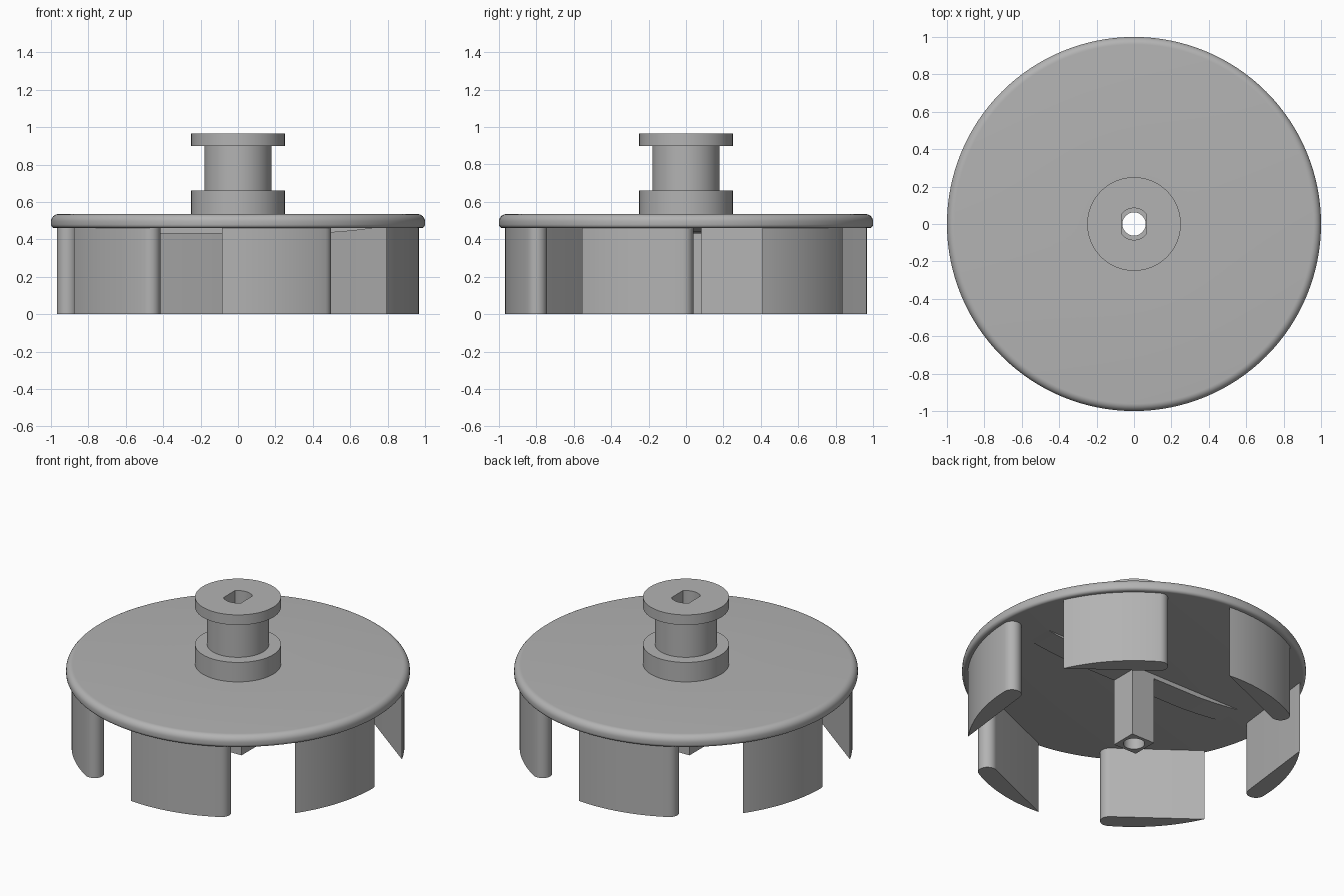
import bpy, bmesh, math
from mathutils import Matrix

if "Cube" in bpy.data.objects:
    bpy.data.objects.remove(bpy.data.objects["Cube"])

gray = bpy.data.materials.new("plain_gray")
gray.diffuse_color = (0.45, 0.45, 0.45, 1)
gray.use_nodes = True
gray.node_tree.nodes["Principled BSDF"].inputs["Base Color"].default_value = gray.diffuse_color


def finish(bm, name):
    bmesh.ops.recalc_face_normals(bm, faces=bm.faces[:])
    me = bpy.data.meshes.new(name)
    bm.to_mesh(me)
    bm.free()
    me.materials.append(gray)
    ob = bpy.data.objects.new(name, me)
    bpy.context.collection.objects.link(ob)
    return ob


def prism(name, pts, lo, hi, matrix=Matrix()):
    """Extrude a 2D outline from lo to hi along z."""
    bm = bmesh.new()
    face = bm.faces.new([bm.verts.new((x, y, lo)) for x, y in pts])
    ext = bmesh.ops.extrude_face_region(bm, geom=[face])
    top = [v for v in ext["geom"] if isinstance(v, bmesh.types.BMVert)]
    bmesh.ops.translate(bm, verts=top, vec=(0, 0, hi - lo))
    bm.transform(matrix)
    return finish(bm, name)


def lathe(name, profile, steps=128):
    bm = bmesh.new()
    vs = [bm.verts.new((r, 0, z)) for r, z in profile]
    es = [bm.edges.new(p) for p in zip(vs, vs[1:])]
    bmesh.ops.spin(bm, geom=vs + es, cent=(0, 0, 0), axis=(0, 0, 1),
                   angle=2 * math.pi, steps=steps)
    bmesh.ops.remove_doubles(bm, verts=bm.verts[:], dist=1e-5)
    return finish(bm, name)


def arc(cx, cy, r, a0, a1, n):
    out = []
    for i in range(n + 1):
        a = math.radians(a0 + (a1 - a0) * i / n)
        out.append((cx + r * math.cos(a), cy + r * math.sin(a)))
    return out


def cut(ob, cutter):
    mod = ob.modifiers.new("cut", 'BOOLEAN')
    mod.operation = 'DIFFERENCE'
    mod.solver = 'EXACT'
    mod.object = cutter
    bpy.context.view_layer.objects.active = ob
    bpy.ops.object.modifier_apply(modifier=mod.name)


# Rounded disc with stepped spool hub on top
profile = ([(0, 0.46)] + arc(0.98, 0.48, 0.02, -90, 0, 5)
           + arc(0.96, 0.495, 0.04, 0, 90, 8)
           + [(0.25, 0.535), (0.25, 0.66), (0.18, 0.66), (0.18, 0.90),
              (0.25, 0.90), (0.25, 0.965), (0, 0.965)])
disc = lathe("disc_and_hub", profile)

# Square centre post under the disc
h = 0.082
post = prism("square_post", [(-h, -h), (h, -h), (h, h), (-h, h)], 0, 0.47)

# Shallow tapering rib across the underside
half = [(0.42, 0.432), (0.55, 0.44), (0.65, 0.45), (0.73, 0.461), (0.73, 0.47)]
rib = prism("underside_rib", half + [(-x, z) for x, z in reversed(half)],
            -h, h, Matrix.Rotation(math.pi / 2, 4, 'X'))

# Shaft bore through everything, with a two-flat key slot at the top
bore = prism("bore_cutter", arc(0, 0, 0.062, 0, 360, 48)[:-1], -0.1, 1.1)
flat = math.degrees(math.acos(0.063 / 0.085))
slot = prism("slot_cutter", arc(0, 0, 0.085, flat, 180 - flat, 12)
             + arc(0, 0, 0.085, 180 + flat, 360 - flat, 12), 0.56, 1.1)
for part in (disc, post, rib):
    cut(part, bore)
cut(disc, slot)
for c in (bore, slot):
    bpy.data.objects.remove(c)

# Six vanes: arc outside, flat inside, pointed tip and round nose
R, nose, tip_a, nose_a = 0.968, 0.055, -95.0, -61.0
cx = (R - nose) * math.cos(math.radians(nose_a))
cy = (R - nose) * math.sin(math.radians(nose_a))
outer = arc(0, 0, R, tip_a, nose_a, 16)
tx, ty = outer[0]
# direction on the nose circle where the flat from the tip is tangent
d = math.hypot(tx - cx, ty - cy)
tangent = math.degrees(math.atan2(ty - cy, tx - cx) - math.acos(nose / d)) % 360
outline = outer + arc(cx, cy, nose, nose_a, tangent, 14)[1:]
vanes = [prism(f"vane_{i + 1}", outline, 0, 0.47,
               Matrix.Rotation(math.radians(60 * i), 4, 'Z')) for i in range(6)]

# Smooth shading with crisp edges
bpy.ops.object.select_all(action='DESELECT')
for ob in [disc, post, rib] + vanes:
    ob.select_set(True)
bpy.context.view_layer.objects.active = disc
bpy.ops.object.shade_smooth_by_angle(angle=math.radians(30))
